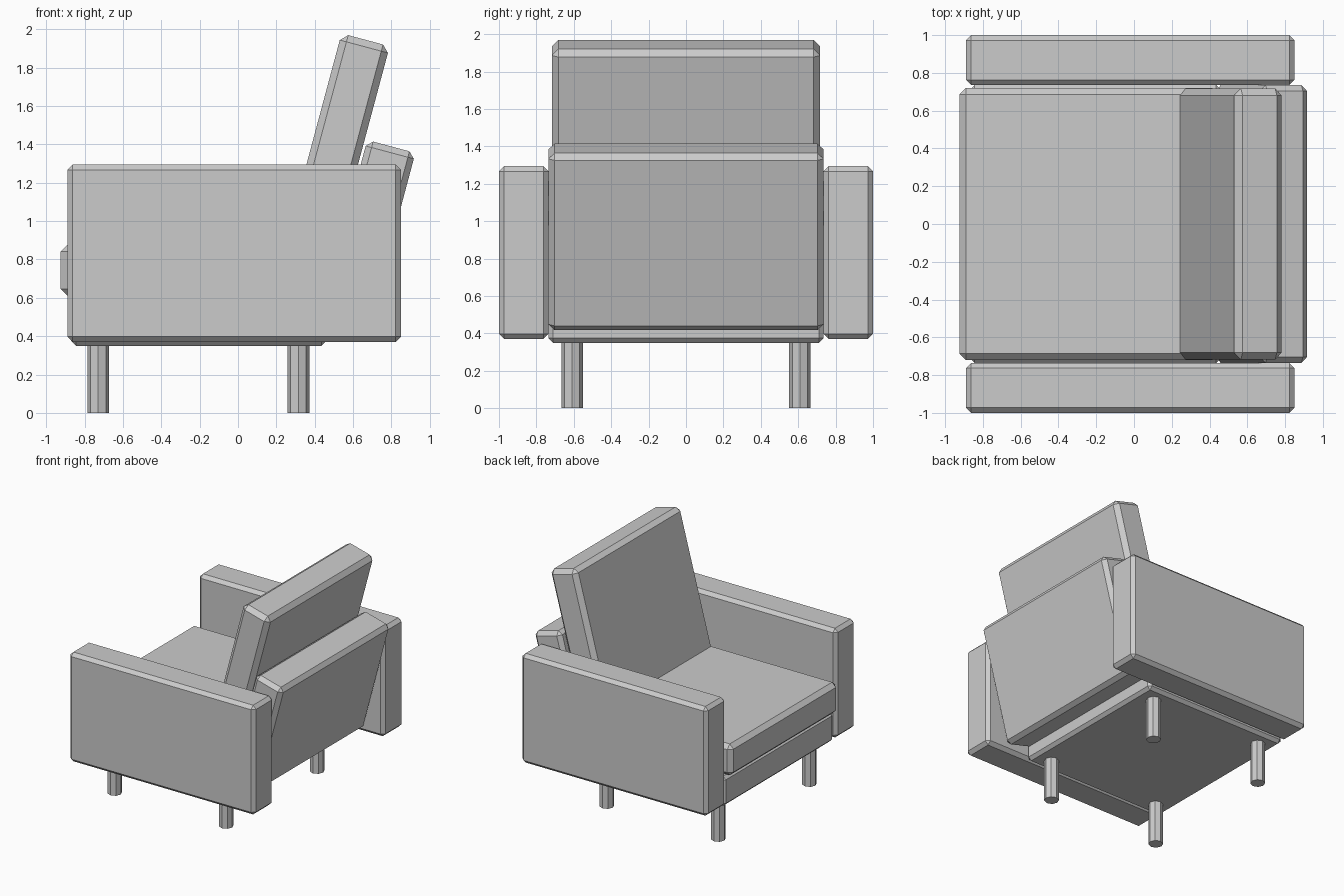
import bpy, math
from mathutils import Vector

if "Cube" in bpy.data.objects:
    bpy.data.objects.remove(bpy.data.objects["Cube"])

TILT = math.radians(15)


def block(name, size, loc, bevel=0.03, tilt=0.0):
    """Box with flat single-segment chamfered edges, leaned about y."""
    bpy.ops.mesh.primitive_cube_add(size=1, location=loc, rotation=(0, tilt, 0))
    ob = bpy.context.object
    ob.name = name
    for v in ob.data.vertices:
        v.co = Vector(a * b for a, b in zip(v.co, size))
    mod = ob.modifiers.new("chamfer", 'BEVEL')
    mod.width = bevel
    mod.segments = 1
    return ob


def leaning_block(name, top_x, top_z, thick, width, length, bevel):
    """Leaned block placed by its top front corner in the xz plane."""
    across = Vector((math.cos(TILT), 0, -math.sin(TILT)))
    down = Vector((-math.sin(TILT), 0, -math.cos(TILT)))
    centre = Vector((top_x, 0, top_z)) + across * thick / 2 + down * length / 2
    return block(name, (thick, width, length), centre, bevel, TILT)


# Arms
for side, label in ((-1, "right"), (1, "left")):
    block(f"arm_{label}", (1.74, 0.265, 0.925), (-0.02, side * 0.8675, 0.8325), 0.028)

# Base frame and seat cushion
block("base", (1.33, 1.47, 0.25), (-0.205, 0, 0.475), 0.025)
block("seat_cushion", (1.375, 1.44, 0.265), (-0.2375, 0, 0.743), 0.035)

# Back cushion and rear panel, leaned back
leaning_block("back_cushion", 0.54, 1.979, 0.26, 1.435, 1.23, 0.036)
leaning_block("back_panel", 0.674, 1.423, 0.26, 1.47, 0.98, 0.032)

# Eight-sided legs
for x, row in ((-0.729, "front"), (0.315, "rear")):
    for y, label in ((-0.609, "right"), (0.609, "left")):
        bpy.ops.mesh.primitive_cylinder_add(vertices=8, radius=0.057, depth=0.37,
                                            location=(x, y, 0.185))
        bpy.context.object.name = f"{row}_leg_{label}"
